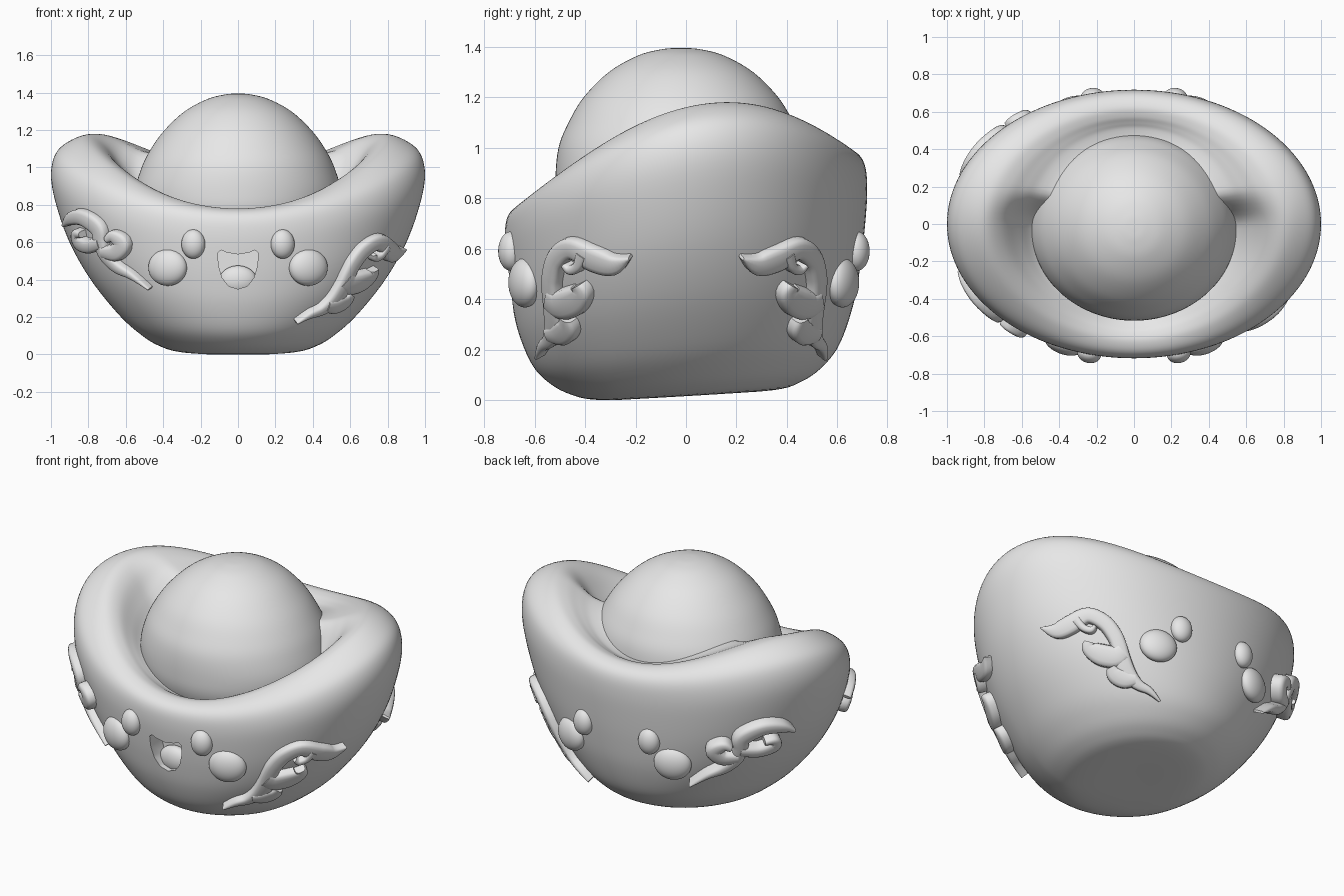
import bpy, bmesh, math
from mathutils import Vector

cube = bpy.data.objects.get("Cube")
if cube:
    bpy.data.objects.remove(cube, do_unlink=True)

grey = bpy.data.materials.new("plain_grey")
grey.use_nodes = True
grey.diffuse_color = (0.8, 0.8, 0.8, 1)
for node in grey.node_tree.nodes:
    if node.type == 'BSDF_PRINCIPLED':
        node.inputs["Base Color"].default_value = grey.diffuse_color


def finish(name, bm, angle=40):
    """Turn a bmesh into a smooth shaded object."""
    bmesh.ops.recalc_face_normals(bm, faces=bm.faces)
    mesh = bpy.data.meshes.new(name)
    bm.to_mesh(mesh)
    bm.free()
    mesh.materials.append(grey)
    obj = bpy.data.objects.new(name, mesh)
    bpy.context.collection.objects.link(obj)
    smooth(obj, angle)
    return obj


def smooth(obj, angle):
    bpy.ops.object.select_all(action='DESELECT')
    obj.select_set(True)
    bpy.context.view_layer.objects.active = obj
    bpy.ops.object.shade_smooth_by_angle(angle=math.radians(angle))


def spline(points, steps):
    """Catmull-Rom samples through points of any dimension."""
    p = [points[0]] + list(points) + [points[-1]]
    out = []
    for i in range(1, len(p) - 2):
        for k in range(steps):
            t = k / steps
            out.append([b + 0.5 * t * (c - a + t * (2*a - 5*b + 4*c - d + t * (3*(b - c) + d - a)))
                        for a, b, c, d in zip(p[i-1], p[i], p[i+1], p[i+2])])
    out.append(list(points[-1]))
    return out


def loft(rings):
    """Closed skin over a list of rings, capped at both ends."""
    bm = bmesh.new()
    rows = [[bm.verts.new(co) for co in ring] for ring in rings]
    n = len(rows[0])
    for a, b in zip(rows, rows[1:]):
        for i in range(n):
            j = (i + 1) % n
            bm.faces.new((a[i], a[j], b[j], b[i]))
    bm.faces.new(rows[0])
    bm.faces.new(rows[-1])
    return bm


# Body profile: share of rim height, half width, half depth, drop into the dish
OUTER = [(0, .02, .02, 0), (0, .3, .34, 0), (.03, .43, .46, 0), (.09, .535, .545, 0),
         (.18, .645, .61, 0), (.34, .79, .663, 0), (.51, .9, .692, 0), (.68, .97, .71, 0),
         (.82, 1, .718, 0), (.92, .975, .71, 0), (.975, .9, .68, 0), (1, .8, .625, 0)]
DISH = [(1, .71, .575, .05), (1, .62, .54, .17), (1, .53, .5, .28), (1, .4, .4, .33), (1, .02, .02, .34)]
STEPS = 5
profile = spline(OUTER + DISH, STEPS)
wall = profile[STEPS:(len(OUTER) - 1) * STEPS]


def dish_depth(c, s):
    """Deep bowl at the front half, stepping up to a shallow shelf at the back."""
    step = min(1, max(0, s / .36))
    step *= step * (3 - 2 * step)
    return (1 - step) * (.18 + .78 * c ** 4) + step * (.16 + .2 * c * c)


def body_point(theta, f, rx, ry, drop):
    c, s = math.cos(theta), math.sin(theta)
    rim = .89 + .11 * s + (.27 + .04 * s) * c * c
    y = ry * s
    z = f * rim - drop * dish_depth(c, s) + .06 * max(0, y + .3) * (1 - f)
    return Vector((rx * c, y, max(0, z)))


def wall_point(theta, z):
    """Point on the outer wall at a given direction and height."""
    last = body_point(theta, *wall[0])
    for row in wall[1:]:
        p = body_point(theta, *row)
        if p.z >= z:
            return last.lerp(p, (z - last.z) / max(p.z - last.z, 1e-5))
        last = p
    return last


def wall_normal(theta, z):
    e = .03
    du = wall_point(theta + e, z) - wall_point(theta - e, z)
    dv = wall_point(theta, z + e) - wall_point(theta, z - e)
    return du.cross(dv).normalized()


def direction(deg, sx, sy):
    a = math.radians(deg)
    return math.atan2(sy * math.sin(a), sx * math.cos(a))


COLS = 128
TURN = [2 * math.pi * i / COLS for i in range(COLS)]
body = finish("ingot_body", loft([[body_point(a, *row) for a in TURN] for row in profile]))

# Mouth: outline prism cut into the front wall
half = [(0, .535), (.06, .545), (.09, .558), (.107, .545), (.105, .48), (.085, .41), (.05, .365), (0, .35)]
outline = half + [(-x, z) for x, z in half[-2:0:-1]]
cutter = finish("mouth_cutter", loft([[(x, y, z) for x, z in outline] for y in (-.9, -.59)]))
cutter.hide_render = True
cut = body.modifiers.new("mouth", 'BOOLEAN')
cut.operation = 'DIFFERENCE'
cut.solver = 'EXACT'
cut.object = cutter
bpy.context.view_layer.objects.active = body
bpy.ops.object.modifier_apply(modifier=cut.name)
bpy.data.objects.remove(cutter, do_unlink=True)
smooth(body, 40)


def ellipsoid(name, center, size, turn=0):
    bm = bmesh.new()
    bmesh.ops.create_uvsphere(bm, u_segments=48, v_segments=28, radius=1)
    obj = finish(name, bm)
    obj.location = center
    obj.scale = size
    obj.rotation_euler.z = turn


ellipsoid("tongue", (0, -.61, .395), (.1, .05, .08))

# Dome: height, half width, half depth
DOME = [(.6, .44, .42), (.75, .53, .485), (.87, .55, .497), (1, .515, .485), (1.1, .465, .445),
        (1.2, .392, .385), (1.3, .285, .285), (1.365, .165, .17), (1.39, .07, .075), (1.395, .01, .01)]
finish("centre_dome", loft([[(rx * math.cos(a), ry * math.sin(a) - .02, z) for a in TURN]
                            for z, rx, ry in spline(DOME, 5)]))


def stroke(name, path, sx, sy, height):
    """Raised ribbon on the wall; path holds angle, height, half width."""
    pts = spline(path, 6)
    spots = [(direction(a, sx, sy), z) for a, z, w in pts]
    line = [wall_point(*s) for s in spots]
    rings = []
    for i, (a, z, w) in enumerate(pts):
        along = line[min(i + 1, len(line) - 1)] - line[max(i - 1, 0)]
        n = wall_normal(*spots[i])
        side = n.cross(along).normalized()
        ring = []
        for k in range(16):
            c, s = math.cos(k * math.pi / 8), math.sin(k * math.pi / 8)
            rise = math.copysign(abs(s) ** .45, s) * (height if s > 0 else .03)
            across = math.copysign(abs(c) ** .7, c)
            ring.append(line[i] + side * max(w, .004) * across + n * rise)
        rings.append(ring)
    finish(name, loft(rings), 50)


# Cloud ornaments: main sweep followed by its curls
LEAF_CLOUD = [
    [(64, .185, .008), (59, .225, .022), (54, .25, .032), (50, .3, .05), (49, .37, .05), (49, .44, .045),
     (48, .5, .045), (45, .565, .045), (39, .605, .045), (31, .565, .055), (24, .545, .045), (18, .575, .006)],
    [(50, .41, .055), (46, .385, .062), (40, .4, .062), (36, .435, .045), (37, .465, .03)],
    [(53, .275, .035), (48, .275, .052), (44, .3, .05), (43, .335, .028)],
    [(34, .585, .03), (36, .54, .022), (39, .525, .02), (41, .545, .012)]]
CURL_CLOUD = [
    [(20, .7, .012), (26, .73, .035), (34, .735, .045), (41, .68, .05), (41, .61, .045),
     (41, .54, .038), (45, .475, .034), (51, .43, .022), (57, .36, .007)],
    [(41, .6, .035), (33, .585, .04), (27, .61, .045), (28, .65, .03), (32, .65, .018)],
    [(41, .555, .035), (47, .55, .048), (51, .595, .05), (48, .635, .035), (45, .62, .02)]]

for sy, end in ((-1, "front"), (1, "back")):
    for sx, side, cloud in ((1, "left", LEAF_CLOUD), (-1, "right", CURL_CLOUD)):
        tag = end + "_" + side
        height = .065 if (sx, sy) == (-1, 1) else .046
        for i, path in enumerate(cloud):
            part = "cloud_sweep_" if i == 0 else "cloud_curl_%d_" % i
            stroke(part + tag, path, sx, sy, height if i == 0 else height + .005)
        # Eye and cheek bumps
        for part, deg, z, size in (("eye_", 76, .59, (.064, .05, .078)),
                                   ("cheek_", 66, .465, (.108, .058, .098))):
            theta = direction(deg, sx, sy)
            n = wall_normal(theta, z)
            ellipsoid(part + tag, wall_point(theta, z), size, math.atan2(n.y, n.x) + math.pi / 2)
